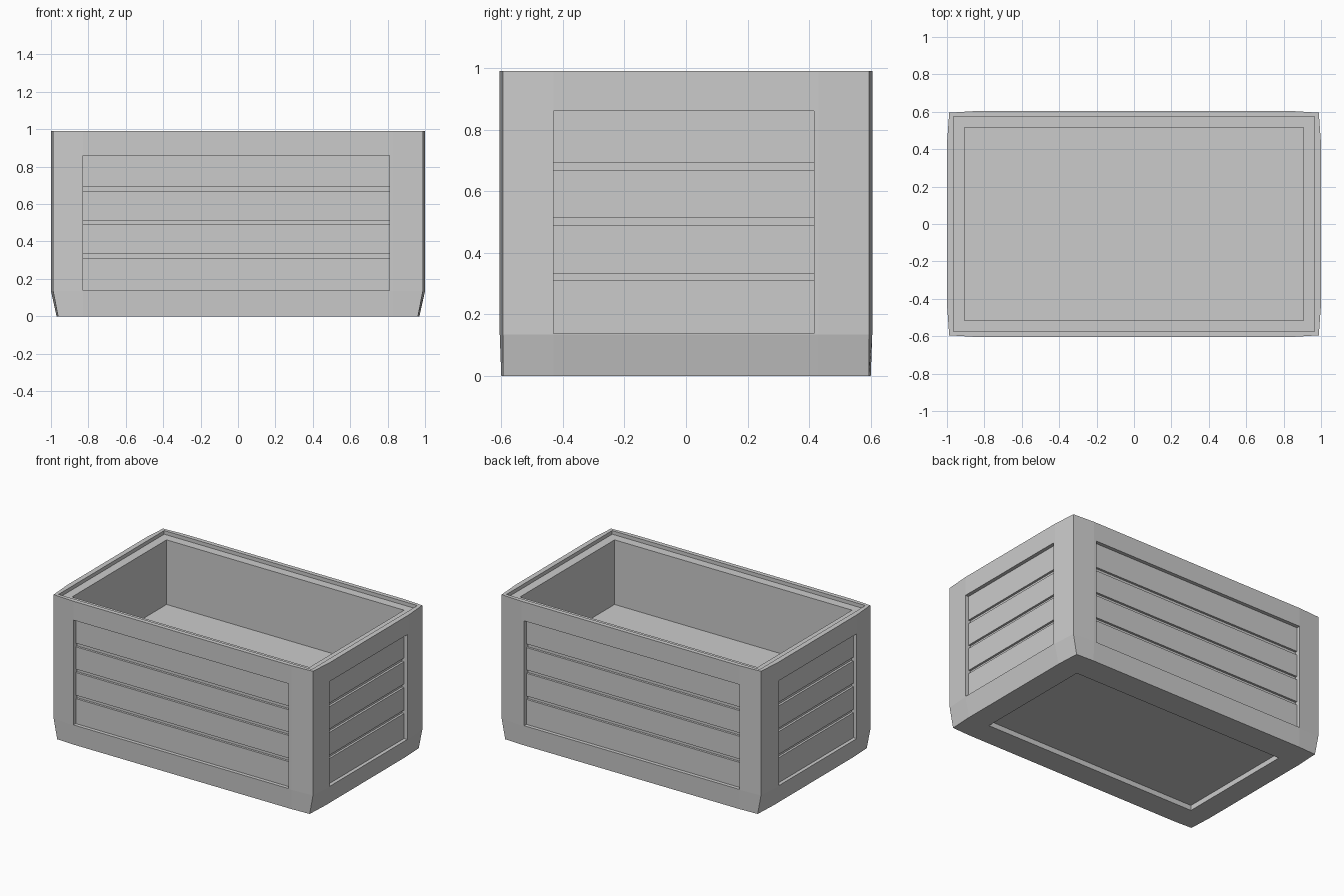
import bpy, bmesh
from mathutils import Vector

cube = bpy.data.objects.get("Cube")
if cube:
    bpy.data.objects.remove(cube, do_unlink=True)

grey = bpy.data.materials.new("plain grey")
grey.use_nodes = True
grey.diffuse_color = (0.6, 0.6, 0.6, 1)
grey.node_tree.nodes["Principled BSDF"].inputs["Base Color"].default_value = (0.6, 0.6, 0.6, 1)


def finish(name, bm):
    bmesh.ops.recalc_face_normals(bm, faces=bm.faces)
    mesh = bpy.data.meshes.new(name)
    bm.to_mesh(mesh)
    bm.free()
    mesh.materials.append(grey)
    obj = bpy.data.objects.new(name, mesh)
    bpy.context.collection.objects.link(obj)
    return obj


def add_box(bm, low, high):
    low, high = Vector(low), Vector(high)
    verts = bmesh.ops.create_cube(bm, size=1)["verts"]
    for v in verts:
        v.co = (low + high) / 2 + v.co * (high - low)


# Panel opening shared by the walls and the base
X0, X1, Y0, Y1, Z0, Z1 = -0.83, 0.81, -0.43, 0.415, 0.138, 0.86
HALF_X, HALF_Y = 1.0, 0.605
RECESS, GROOVE = 0.025, 0.015


def ring(bm, hx, hy, z, bow_x=0.0, bow_y=0.0):
    """Twelve-point loop whose corners are drawn in by the bow."""
    points = []
    for sx, sy in ((1, 1), (-1, 1), (-1, -1), (1, -1)):
        side = (sx * hx, sy * 0.43)
        corner = (sx * (hx - bow_x), sy * (hy - bow_y))
        front = (sx * 0.83, sy * hy)
        points += [side, corner, front] if sx * sy > 0 else [front, corner, side]
    return [bm.verts.new((x, y, z)) for x, y in points]


# Crate body: outer shell, stepped rim and cavity lofted as one skin
bm = bmesh.new()
loops = [
    ring(bm, HALF_X - 0.03, HALF_Y - 0.005, 0, 0.008, 0.006),
    ring(bm, HALF_X, HALF_Y, 0.135, 0.012, 0.01),
    ring(bm, HALF_X, HALF_Y, 0.99, 0.012, 0.01),
    ring(bm, 0.965, 0.575, 0.99),
    ring(bm, 0.965, 0.575, 0.965),
    ring(bm, 0.905, 0.515, 0.965),
    ring(bm, 0.905, 0.515, 0.52),
]
for a, b in zip(loops, loops[1:]):
    for i in range(len(a)):
        j = (i + 1) % len(a)
        bm.faces.new((a[i], a[j], b[j], b[i]))
bm.faces.new(loops[0])
bm.faces.new(loops[-1])
body = finish("crate_body", bm)

# Recesses in the four walls and the base
depth = RECESS + GROOVE
bm = bmesh.new()
for s in (-1, 1):
    ys = sorted((s * (HALF_Y - depth), s * (HALF_Y + 0.1)))
    add_box(bm, (X0, ys[0], Z0), (X1, ys[1], Z1))
    xs = sorted((s * (HALF_X - depth), s * (HALF_X + 0.1)))
    add_box(bm, (xs[0], Y0, Z0), (xs[1], Y1, Z1))
add_box(bm, (X0 + 0.01, Y0, -0.1), (X1, Y1, 0.035))
cutter = finish("recess_cutter", bm)
cutter.hide_render = True

cut = body.modifiers.new("recesses", "BOOLEAN")
cut.operation, cut.solver, cut.object = "DIFFERENCE", "EXACT", cutter
bpy.context.view_layer.objects.active = body
bpy.ops.object.modifier_apply(modifier=cut.name)
bpy.data.objects.remove(cutter, do_unlink=True)

# Horizontal slats with grooves between them
SLATS = ((Z0, 0.31), (0.333, 0.49), (0.513, 0.667), (0.692, Z1))


def slat_panel(name, axis, sign):
    bm = bmesh.new()
    half = HALF_X if axis == "x" else HALF_Y
    a, b = sorted((sign * (half - depth - 0.002), sign * (half - RECESS)))
    for low, high in SLATS:
        if axis == "x":
            add_box(bm, (a, Y0, low), (b, Y1, high))
        else:
            add_box(bm, (X0, a, low), (X1, b, high))
    finish(name, bm)


slat_panel("front_slats", "y", -1)
slat_panel("back_slats", "y", 1)
slat_panel("left_slats", "x", 1)
slat_panel("right_slats", "x", -1)
